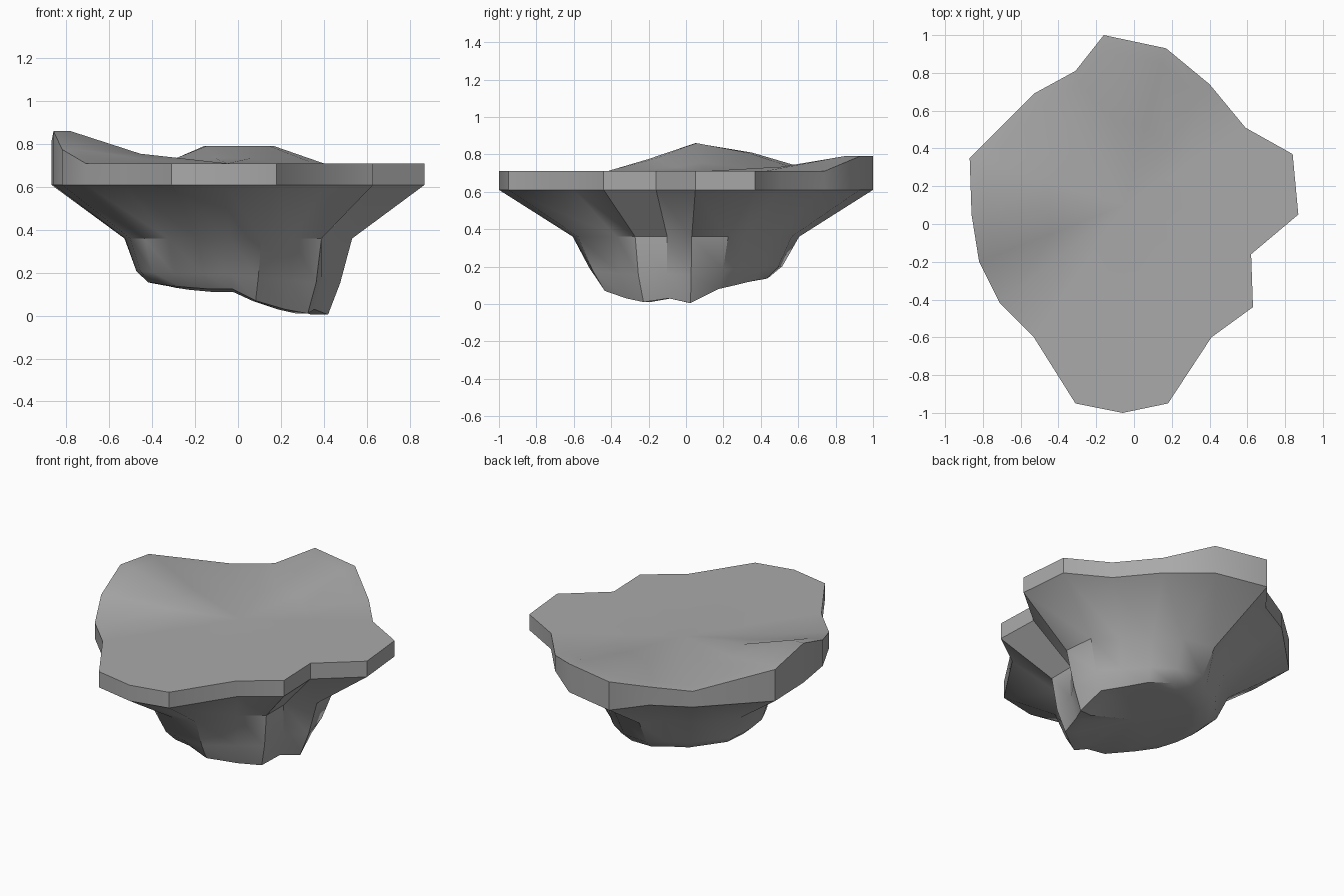
import bpy, bmesh, math
from mathutils import Vector

cube = bpy.data.objects.get("Cube")
if cube:
    bpy.data.objects.remove(cube, do_unlink=True)

stone = bpy.data.materials.new("stone grey")
stone.use_nodes = True
colour = (0.40, 0.40, 0.40, 1)
stone.diffuse_color = colour
stone.node_tree.nodes["Principled BSDF"].inputs["Base Color"].default_value = colour

# Plan of the slab, counter-clockwise from the right-hand point
outline = [(.87, .05), (.84, .37), (.59, .51), (.40, .74), (.17, .93), (-.16, 1), (-.31, .81),
           (-.53, .69), (-.87, .35), (-.86, .05), (-.82, -.2), (-.71, -.42), (-.53, -.6),
           (-.31, -.95), (-.06, -1), (.18, -.95), (.41, -.6), (.63, -.44), (.62, -.16)]
TOP, RIM = .71, .61
lift = {4: .08, 5: .08, 6: .015, 8: .1, 9: .15, 10: .065}   # raised rim corners
foot = [.005, .08, .10, .11, .12, .13, .13, .13, .14, .14, .14, .13, .12, .11, .11, .07, .03, .01, .03]
count = len(outline)


def top_ring(scale, rise):
    hub = Vector((-.05, .1))
    pts = [hub.lerp(Vector(p), scale) for p in outline]
    return [(p.x, p.y, TOP + rise * lift.get(i, 0)) for i, p in enumerate(pts)]


def rock_ring(scale, radius, roundness, heights):
    pts = []
    for i, p in enumerate(outline):
        v = Vector(p)
        v = (v * scale).lerp(v.normalized() * radius, roundness)
        pts.append((v.x, v.y, heights[i]))
    return pts


def build(name, rings, first_hub=None, last_hub=None):
    """Skin a stack of rings, closing either end with a fan."""
    bm = bmesh.new()
    loops = [[bm.verts.new(p) for p in ring] for ring in rings]
    for a, b in zip(loops, loops[1:]):
        for i in range(count):
            j = (i + 1) % count
            bm.faces.new((a[i], b[i], b[j], a[j]))
    for hub, loop in ((first_hub, loops[0]), (last_hub, loops[-1])):
        if hub:
            centre = bm.verts.new(hub)
            for i in range(count):
                bm.faces.new((loop[i], loop[(i + 1) % count], centre))
    bmesh.ops.recalc_face_normals(bm, faces=bm.faces)
    mesh = bpy.data.meshes.new(name)
    bm.to_mesh(mesh)
    bm.free()
    obj = bpy.data.objects.new(name, mesh)
    bpy.context.collection.objects.link(obj)
    mesh.materials.append(stone)
    bpy.ops.object.select_all(action='DESELECT')
    obj.select_set(True)
    bpy.context.view_layer.objects.active = obj
    bpy.ops.object.shade_smooth_by_angle(angle=math.radians(35))
    return obj


# One closed island: dished top, upright rim, tapering rock and uneven base
rim = [(x, y, RIM) for x, y in outline]
waist = rock_ring(.615, .5, .08, [.36] * count)
belly = rock_ring(.53, .5, .4, [.15 + f * .4 for f in foot])
base = rock_ring(.46, .44, .5, [f + .015 if f > .1 else f for f in foot])
sole = rock_ring(.37, .35, .7, foot)
build("rock_island",
      [top_ring(.5, .3), top_ring(.9, 1), top_ring(1, 1), rim, waist, belly, base, sole],
      (-.05, .1, TOP), (0, 0, .11))
